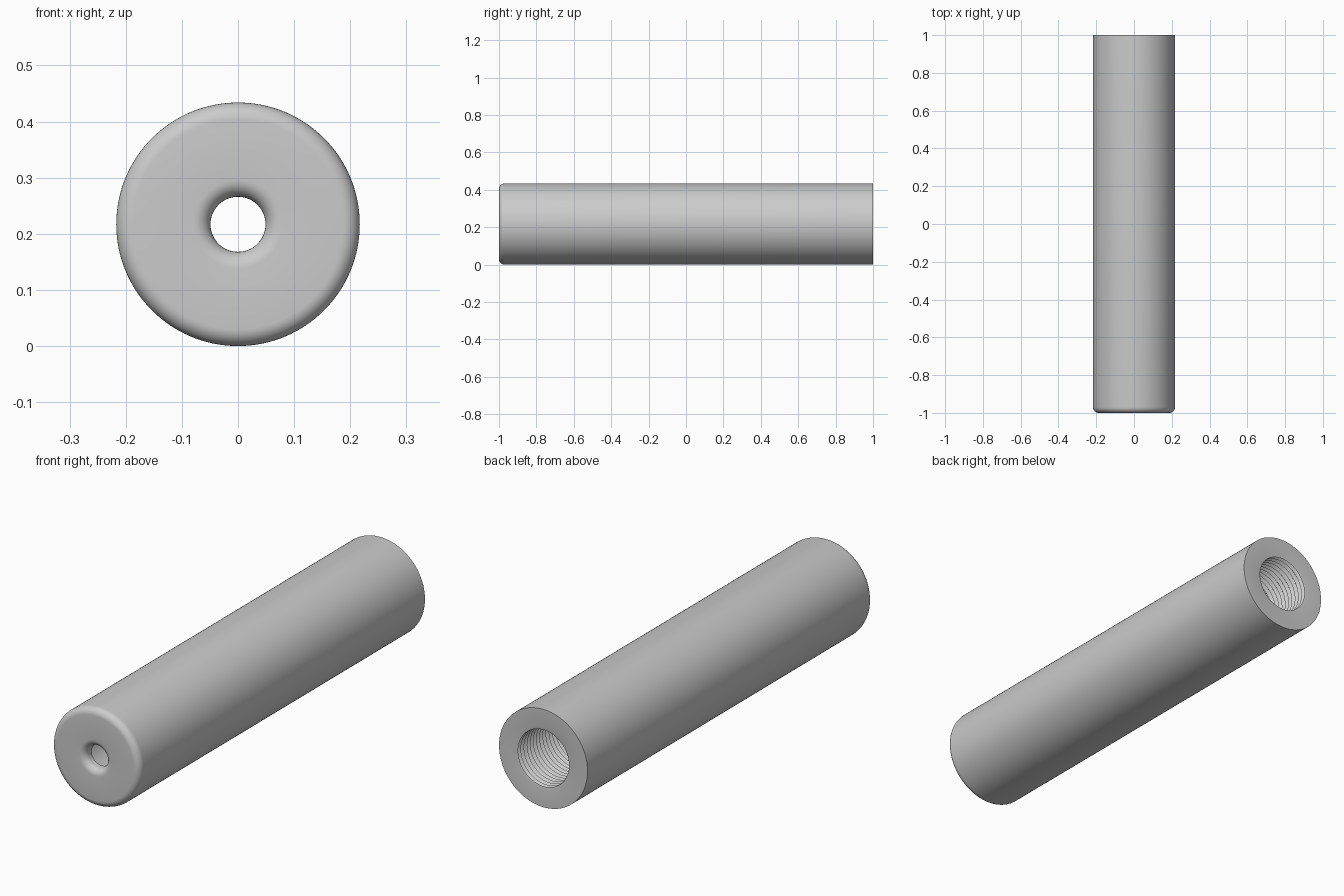
import bpy, bmesh
from math import sin, cos, pi, radians
from mathutils import Vector

cube = bpy.data.objects.get("Cube")
if cube:
    bpy.data.objects.remove(cube, do_unlink=True)

OUTER, THROAT, BORE, MINOR = 0.217, 0.049, 0.137, 0.125   # radii
FRONT, BACK, FILLET, WALL = -1.0, 1.0, 0.03, 0.045
PITCH, THREADS, SIDES, STEPS = 0.022, 24, 128, 8


def fillet(radius, y, start, end):
    """Arc points (radius, y) around a centre, angles in degrees."""
    angles = [radians(start + (end - start) * i / STEPS) for i in range(STEPS + 1)]
    return [(radius + FILLET * cos(a), y + FILLET * sin(a)) for a in angles]


# Half section: back face, outer wall, rounded front edge, rounded throat
profile = [(BORE, BACK), (OUTER, BACK)]
profile += fillet(OUTER - FILLET, FRONT + FILLET, 0, -90)
profile += fillet(THROAT + FILLET, FRONT + FILLET, -90, -180)

# Inner chamber behind the thin front wall
thread_end = BACK - THREADS * PITCH
profile += [(THROAT, FRONT + WALL), (MINOR, FRONT + WALL), (MINOR, thread_end)]

# Internal thread: ridges and grooves out to the back opening
for i in range(THREADS):
    y = thread_end + i * PITCH
    if i:
        profile.append((MINOR, y))
    profile.append((BORE, y + PITCH / 2))
profile.append((MINOR, BACK - PITCH * 0.1))

# Revolve the closed section around the long axis
bm = bmesh.new()
verts = [bm.verts.new((r, y, 0)) for r, y in profile]
edges = [bm.edges.new((a, b)) for a, b in zip(verts, verts[1:] + verts[:1])]
bmesh.ops.spin(bm, geom=verts + edges, cent=(0, 0, 0), axis=(0, 1, 0),
               angle=2 * pi, steps=SIDES, use_merge=True)
bmesh.ops.remove_doubles(bm, verts=bm.verts, dist=1e-5)
bmesh.ops.recalc_face_normals(bm, faces=bm.faces)
bmesh.ops.translate(bm, verts=bm.verts, vec=Vector((0, 0, OUTER)))

mesh = bpy.data.meshes.new("threaded_tube")
bm.to_mesh(mesh)
bm.free()
tube = bpy.data.objects.new("threaded_tube", mesh)
bpy.context.collection.objects.link(tube)

# Plain grey metal
grey = bpy.data.materials.new("grey_metal")
grey.use_nodes = True
grey.diffuse_color = (0.6, 0.6, 0.6, 1)
grey.node_tree.nodes["Principled BSDF"].inputs["Base Color"].default_value = (0.6, 0.6, 0.6, 1)
mesh.materials.append(grey)

bpy.ops.object.select_all(action="DESELECT")
tube.select_set(True)
bpy.context.view_layer.objects.active = tube
bpy.ops.object.shade_smooth_by_angle(angle=radians(30))
